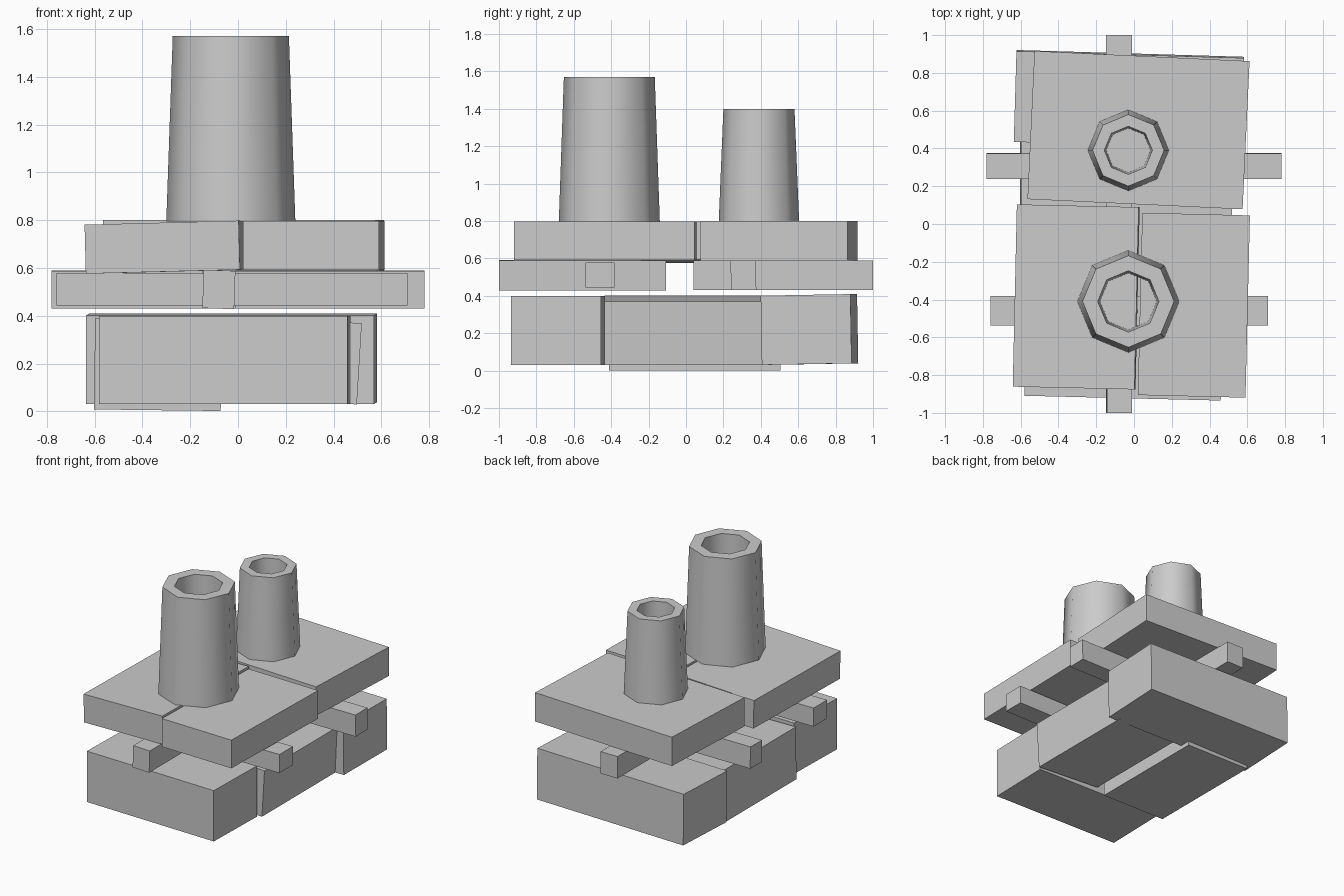
import bpy
import bmesh
from math import radians, tau, cos, sin

cube = bpy.data.objects.get("Cube")
if cube:
    bpy.data.objects.remove(cube, do_unlink=True)

stone = bpy.data.materials.new("plain grey")
stone.use_nodes = True
grey = (0.6, 0.6, 0.6, 1)
stone.diffuse_color = grey
stone.node_tree.nodes["Principled BSDF"].inputs["Base Color"].default_value = grey


def add(name, bm, location, rotation=(0, 0, 0)):
    bmesh.ops.recalc_face_normals(bm, faces=bm.faces)
    mesh = bpy.data.meshes.new(name)
    bm.to_mesh(mesh)
    bm.free()
    mesh.materials.append(stone)
    obj = bpy.data.objects.new(name, mesh)
    obj.location = location
    obj.rotation_euler = [radians(a) for a in rotation]
    bpy.context.collection.objects.link(obj)
    return obj


def block(name, center, size, rotation=(0, 0, 0)):
    bm = bmesh.new()
    bmesh.ops.create_cube(bm, size=1)
    bmesh.ops.scale(bm, vec=size, verts=bm.verts)
    return add(name, bm, center, rotation)


def pot(name, y, height, outer, inner, sides=8):
    """Tapered octagonal tube: outer wall, flat rim, inner wall, underside."""
    profile = [(outer[0], 0), (outer[1], height), (inner[1], height), (inner[0], 0)]
    bm = bmesh.new()
    rings = [[bm.verts.new((r * cos(tau * i / sides), r * sin(tau * i / sides), z))
              for i in range(sides)] for r, z in profile]
    for a, b in zip(rings, rings[1:] + rings[:1]):
        for i in range(sides):
            j = (i + 1) % sides
            bm.faces.new((a[i], a[j], b[j], b[i]))
    obj = add(name, bm, (-0.03, y, 0.795))
    bpy.ops.object.select_all(action='DESELECT')
    obj.select_set(True)
    bpy.context.view_layer.objects.active = obj
    bpy.ops.object.shade_smooth_by_angle(angle=radians(60))


# Heavy, slightly crooked base blocks
block("base_front", (-0.055, -0.682, 0.215), (1.04, 0.48, 0.37), (0, 0, -1.4))
block("base_back", (-0.027, 0.66, 0.22), (1.205, 0.48, 0.37), (1, 0, -1.7))
block("base_right", (0.243, 0, 0.215), (0.53, 0.87, 0.34), (0, 3.5, 0))
block("base_left", (-0.335, 0.047, 0.195), (0.53, 0.915, 0.38), (0, 0.7, 0))

# Crossing beams
block("cross_beam_front", (-0.025, -0.46, 0.511), (1.47, 0.155, 0.135))
block("cross_beam_back", (0, 0.307, 0.51), (1.56, 0.135, 0.158), (1, 0, 0))
block("long_beam_front", (-0.08, -0.553, 0.51), (0.133, 0.893, 0.16), (0, 2, 0))
block("long_beam_back", (-0.08, 0.52, 0.51), (0.137, 0.96, 0.16))

# Top slabs
block("slab_back", (0.024, 0.497, 0.695), (1.14, 0.785, 0.21), (0, 0, -2.7))
block("slab_front_left", (-0.306, -0.386, 0.687), (0.645, 0.965, 0.205), (0, -1.5, -1.3))
block("slab_front_right", (0.317, -0.43, 0.694), (0.57, 0.965, 0.205), (0, 0, -1.4))

# Chimney pots
pot("large_pot", -0.41, 0.775, (0.27, 0.243), (0.15, 0.162))
pot("small_pot", 0.39, 0.605, (0.215, 0.19), (0.117, 0.127))
